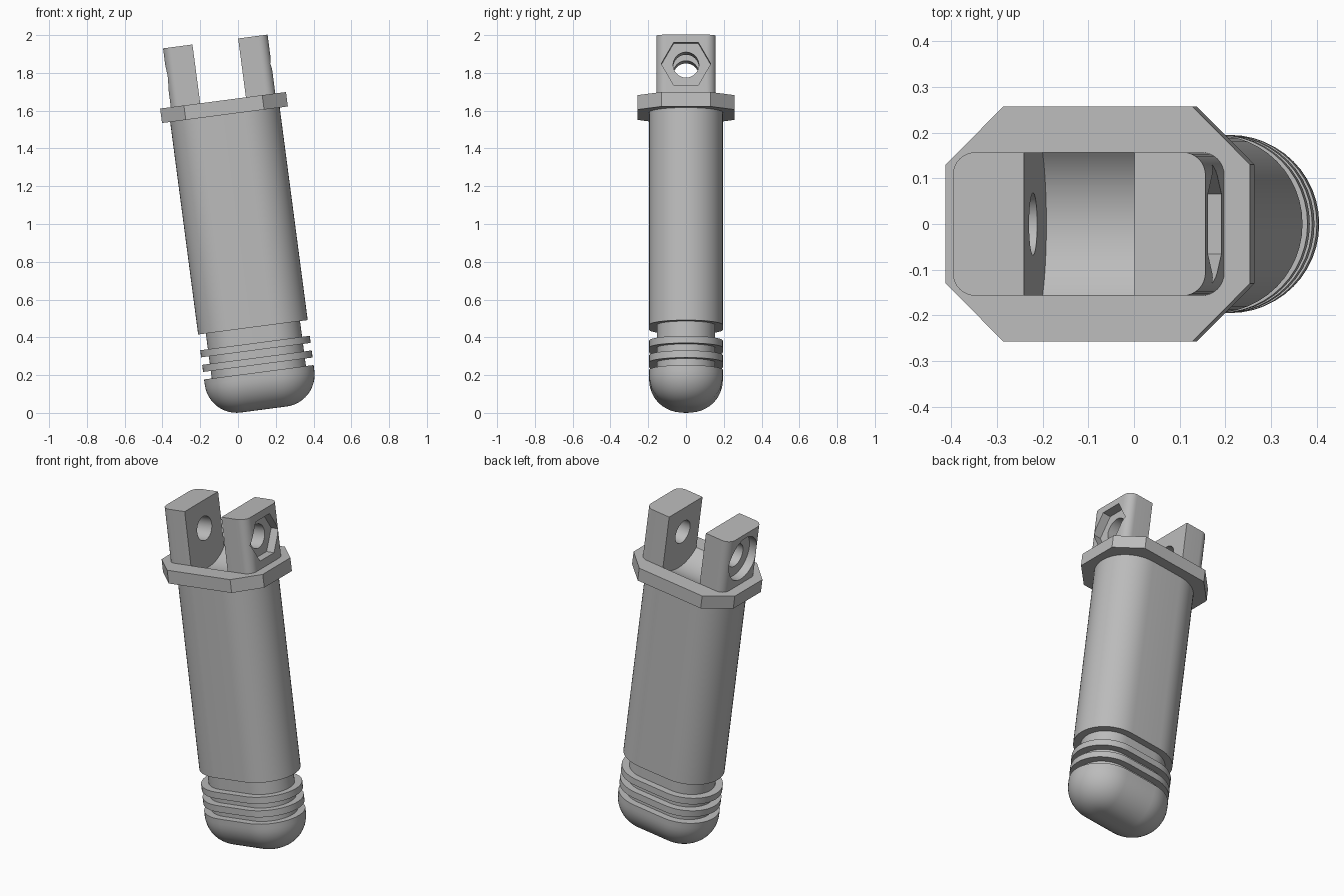
import bpy, bmesh, math
from mathutils import Matrix, Vector

cube = bpy.data.objects.get("Cube")
if cube:
    bpy.data.objects.remove(cube, do_unlink=True)

grey = bpy.data.materials.new("mid_grey")
grey.use_nodes = True
grey.diffuse_color = (0.5, 0.5, 0.5, 1)
grey.node_tree.nodes["Principled BSDF"].inputs["Base Color"].default_value = (0.5, 0.5, 0.5, 1)

# Everything is built upright, then leaned towards -x
TILT = Matrix.Rotation(math.radians(-7.5), 4, 'Y') @ Matrix.Translation((0.1375, 0, 0))
R, HALF = 0.195, 0.0975          # barrel end radius, half its straight length
BASE, TOP = 1.574, 1.651         # collar bottom and top
LUG_TOP, PIN = 1.965, 1.81       # lug top and pin axis heights
IN, OUT, DEPTH = 0.122, 0.279, 0.157


def finish(name, bm):
    bmesh.ops.recalc_face_normals(bm, faces=bm.faces)
    mesh = bpy.data.meshes.new(name)
    bm.to_mesh(mesh)
    bm.free()
    mesh.materials.append(grey)
    obj = bpy.data.objects.new(name, mesh)
    bpy.context.collection.objects.link(obj)
    obj.matrix_world = TILT
    return obj


def prism(name, points, sweep):
    bm = bmesh.new()
    face = bm.faces.new([bm.verts.new(p) for p in points])
    new = bmesh.ops.extrude_face_region(bm, geom=[face])["geom"]
    verts = [g for g in new if isinstance(g, bmesh.types.BMVert)]
    bmesh.ops.translate(bm, verts=verts, vec=Vector(sweep))
    return finish(name, bm)


def pin_cutter(name, radius, sides, x0, x1, z=PIN):
    turns = [2 * math.pi * i / sides for i in range(sides)]
    pts = [(x0, radius * math.cos(a), z + radius * math.sin(a)) for a in turns]
    return prism(name, pts, (x1 - x0, 0, 0))


def cut(obj, cutters):
    bpy.context.view_layer.objects.active = obj
    for c in cutters:
        mod = obj.modifiers.new("cut", 'BOOLEAN')
        mod.operation, mod.solver, mod.object = 'DIFFERENCE', 'EXACT', c
        bpy.ops.object.modifier_apply(modifier=mod.name)
        bpy.data.objects.remove(c, do_unlink=True)


def stadium(inset, z, steps=24):
    pts = []
    for side in (1, -1):
        for i in range(steps + 1):
            a = math.pi * (i / steps - 0.5)
            pts.append((side * (HALF + (R - inset) * math.cos(a)),
                        side * (R - inset) * math.sin(a), z))
    return pts


# Barrel: rounded foot, two seal ribs, neck and main shaft in one loft
F = 0.17
profile = [(F * (1 - math.sin(a)), F * (1 - math.cos(a)))
           for a in [math.pi / 2 * i / 12 for i in range(13)]]
for low, high in ((0.199, 0.239), (0.277, 0.317), (0.355, 0.439)):
    profile += [(0, low), (0.041, low), (0.041, high), (0, high)]
profile.append((0, BASE))
bm = bmesh.new()
rings = [[bm.verts.new(p) for p in stadium(*step)] for step in profile]
for a, b in zip(rings, rings[1:]):
    for i in range(len(a)):
        j = (i + 1) % len(a)
        bm.faces.new((a[i], a[j], b[j], b[i]))
bm.faces.new(rings[0])
bm.faces.new(rings[-1])
parts = [finish("barrel", bm)]

# Collar: chamfered plate with a shallow round trough between the lugs
X, Y, C = 0.336, 0.257, 0.127
outline = [(X, Y - C), (X - C, Y), (C - X, Y), (-X, Y - C),
           (-X, C - Y), (C - X, -Y), (X - C, -Y), (X, C - Y)]
collar = prism("collar", [(x, y, BASE) for x, y in outline], (0, 0, TOP - BASE))
cut(collar, [pin_cutter("trough_cutter", math.hypot(DEPTH, PIN - TOP), 96, -IN, IN)])
parts.append(collar)

# Lugs: outer corners rounded, pin hole, hexagonal or round pocket outside
ROUND = 0.05
for name, side, sides, radius in (("nut_lug", 1, 6, 0.131), ("bolt_head_lug", -1, 48, 0.128)):
    pts = [(side * IN, -DEPTH, TOP)]
    for ysign in (-1, 1):
        arc = [math.pi / 2 * i / 8 for i in range(9)]
        for a in (arc if ysign < 0 else reversed(arc)):
            pts.append((side * (OUT - ROUND + ROUND * math.sin(a)),
                        ysign * (DEPTH - ROUND + ROUND * math.cos(a)), TOP))
    pts.append((side * IN, DEPTH, TOP))
    lug = prism(name, pts, (0, 0, LUG_TOP - TOP))
    cut(lug, [pin_cutter("pin_cutter", 0.068, 48, side * 0.05, side * 0.4),
              pin_cutter("pocket_cutter", radius, sides, side * (OUT - 0.05), side * 0.4)])
    parts.append(lug)

# Smooth curved faces, keep hard edges crisp
bpy.ops.object.select_all(action='DESELECT')
for obj in parts:
    obj.select_set(True)
bpy.context.view_layer.objects.active = parts[0]
bpy.ops.object.shade_smooth_by_angle(angle=math.radians(30))
